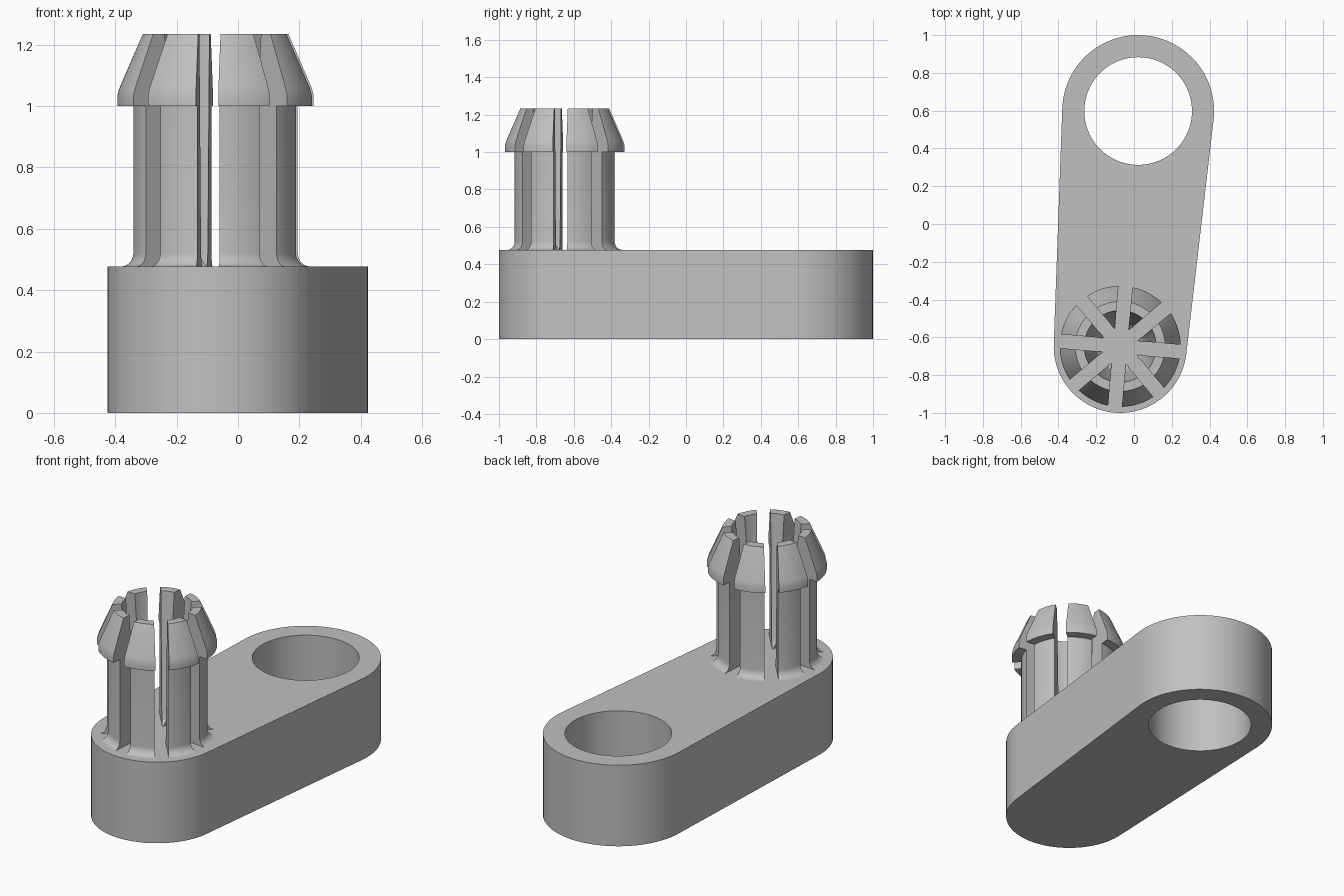
import bpy, bmesh
from math import radians, pi, cos, sin, acos, atan2
from mathutils import Vector, Matrix

cube = bpy.data.objects.get("Cube")
if cube:
    bpy.data.objects.remove(cube, do_unlink=True)

grey = bpy.data.materials.new("plain grey")
grey.use_nodes = True
grey.diffuse_color = (0.53, 0.53, 0.53, 1)
grey.node_tree.nodes["Principled BSDF"].inputs["Base Color"].default_value = grey.diffuse_color

EYE, EYE_R, HOLE_R = Vector((0.022, 0.598, 0)), 0.402, 0.285
PIN, PIN_R = Vector((-0.073, -0.648, 0)), 0.352
BASE_H, SLOT_W, SLOT_ANGLE, PRONGS = 0.477, 0.073, -5, 8


def finish(bm, name):
    bmesh.ops.recalc_face_normals(bm, faces=bm.faces)
    mesh = bpy.data.meshes.new(name)
    bm.to_mesh(mesh)
    bm.free()
    mesh.materials.append(grey)
    obj = bpy.data.objects.new(name, mesh)
    bpy.context.collection.objects.link(obj)
    bpy.ops.object.select_all(action='DESELECT')
    obj.select_set(True)
    bpy.context.view_layer.objects.active = obj
    bpy.ops.object.shade_smooth_by_angle(angle=radians(22))
    return obj


def arc(center, radius, start, end, steps):
    angles = [start + (end - start) * i / steps for i in range(steps + 1)]
    return [center + Vector((cos(a), sin(a), 0)) * radius for a in angles]


def loop_edges(bm, points):
    verts = [bm.verts.new(p) for p in points]
    return [bm.edges.new((v, verts[i - 1])) for i, v in enumerate(verts)]


# Link plate: two round ends joined by tangents, with a round hole
axis = EYE - PIN
heading = atan2(axis.y, axis.x)
spread = acos((PIN_R - EYE_R) / axis.length)
outline = arc(EYE, EYE_R, heading - spread, heading + spread, 48)
outline += arc(PIN, PIN_R, heading + spread, heading - spread + 2 * pi, 48)
bm = bmesh.new()
edges = loop_edges(bm, outline)
edges += loop_edges(bm, arc(EYE, HOLE_R, 0, 2 * pi, 96)[:-1])
bmesh.ops.triangle_fill(bm, edges=edges, use_beauty=True)
lifted = bmesh.ops.extrude_face_region(bm, geom=bm.faces[:])["geom"]
bmesh.ops.translate(bm, vec=(0, 0, BASE_H),
                    verts=[g for g in lifted if isinstance(g, bmesh.types.BMVert)])
bmesh.ops.dissolve_limit(bm, angle_limit=0.001, verts=bm.verts, edges=bm.edges)
finish(bm, "link_plate")

# Prong section as (radius, height): flared foot, stem, barbed head, tapered bore
fillet = [(0.308 - 0.04 * sin(t), BASE_H + 0.045 * (1 - cos(t)))
          for t in (pi / 2 * i / 6 for i in range(7))]
section = [(0.308, 0.46)] + fillet + [
    (0.268, 1.0), (0.32, 1.0), (0.32, 1.035), (0.313, 1.06), (0.238, 1.234),
    (0.19, 1.234), (0.135, 0.54), (0.125, 0.505), (0.1, BASE_H), (0.1, 0.46)]

# Each prong is a wedge of the turned section, trimmed by the slots beside it
step = 2 * pi / PRONGS
for n in range(PRONGS):
    bm = bmesh.new()
    ring = loop_edges(bm, [Vector((r, 0, z)) for r, z in section])
    bmesh.ops.spin(bm, geom=ring + bm.verts[:], cent=(0, 0, 0), axis=(0, 0, 1),
                   angle=step, steps=12)
    for a, side in ((0, 1), (step, -1)):
        inward = Vector((-sin(a), cos(a), 0)) * side
        cut = bmesh.ops.bisect_plane(bm, geom=bm.verts[:] + bm.edges[:] + bm.faces[:],
                                     plane_co=inward * SLOT_W / 2, plane_no=inward,
                                     clear_inner=True)
        rim = [g for g in cut["geom_cut"] if isinstance(g, bmesh.types.BMEdge)]
        bmesh.ops.triangle_fill(bm, edges=rim, use_beauty=True)
    turn = Matrix.Rotation(radians(SLOT_ANGLE) + n * step, 4, 'Z')
    bm.transform(Matrix.Translation(PIN) @ turn)
    finish(bm, f"pin_prong_{n + 1}")
